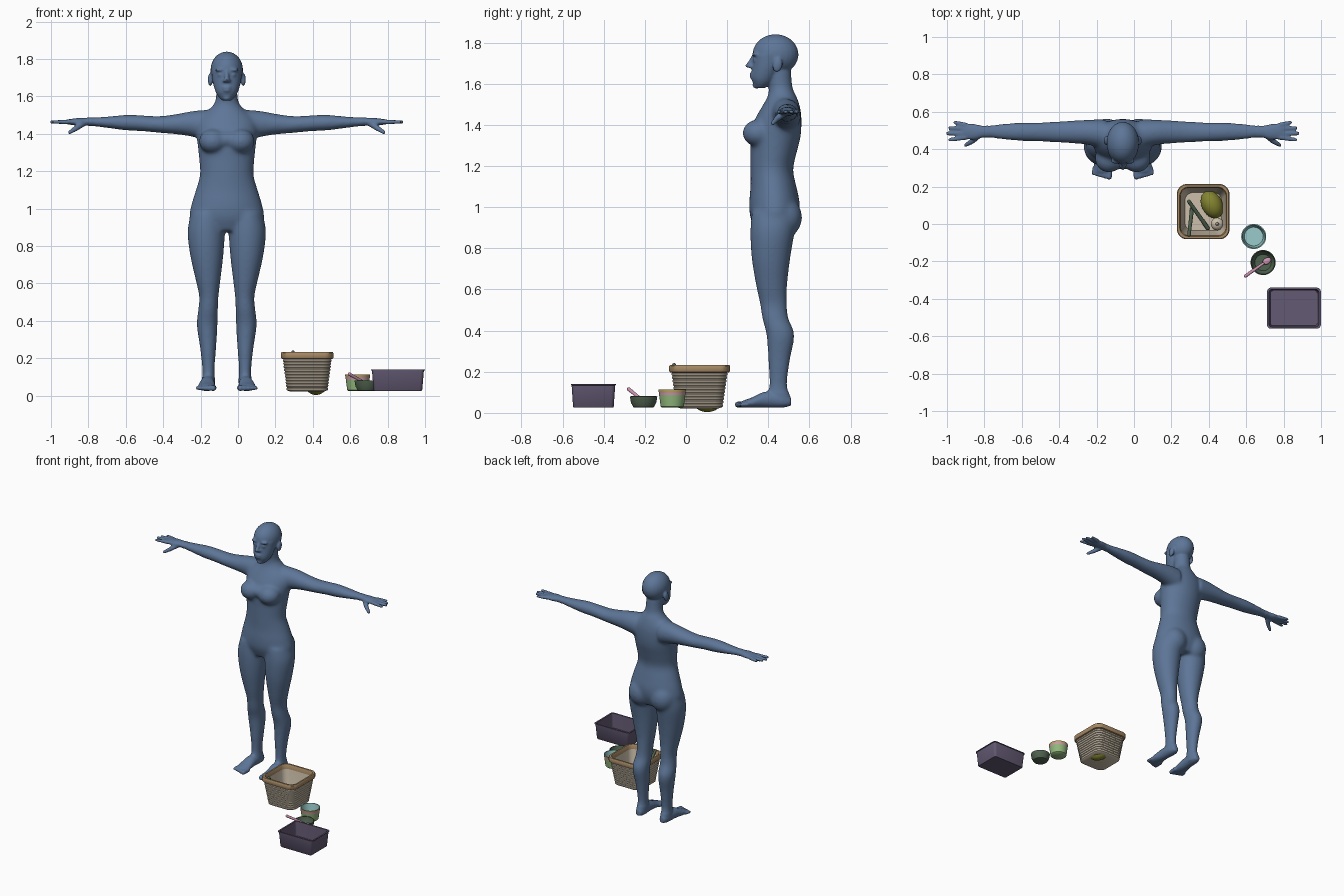
import bpy, bmesh
from math import sin, cos, pi
from mathutils import Vector, Matrix

if "Cube" in bpy.data.objects:
    bpy.data.objects.remove(bpy.data.objects["Cube"])


def material(name, *rgb):
    mat = bpy.data.materials.new(name)
    mat.use_nodes = True
    mat.diffuse_color = (*rgb, 1)
    mat.node_tree.nodes["Principled BSDF"].inputs["Base Color"].default_value = (*rgb, 1)
    return mat


blue = material("slate blue", .11, .18, .31)
cream = material("cream wicker", .61, .53, .41)
tan = material("tan trim", .38, .25, .13)
melon_skin = material("olive yellow", .23, .23, .03)
dark_green = material("dark green", .08, .125, .08)
light_green = material("light green", .28, .47, .2)
teal = material("pale teal", .32, .6, .6)
pink = material("pink", .62, .3, .45)
mauve = material("dusky mauve", .125, .1, .17)
ochre = material("ochre", .5, .38, .12)


def finish(name, bm, mats):
    bmesh.ops.recalc_face_normals(bm, faces=bm.faces)
    mesh = bpy.data.meshes.new(name)
    bm.to_mesh(mesh)
    bm.free()
    for mat in mats:
        mesh.materials.append(mat)
    obj = bpy.data.objects.new(name, mesh)
    bpy.context.collection.objects.link(obj)
    return obj


def skin_rings(bm, rings, mat_rows=None):
    """Bridge rings of points into a closed capped surface."""
    loops = [[bm.verts.new(p) for p in ring] for ring in rings]
    n = len(loops[0])
    for row, (a, b) in enumerate(zip(loops, loops[1:])):
        for i in range(n):
            j = (i + 1) % n
            face = bm.faces.new((a[i], a[j], b[j], b[i]))
            face.material_index = mat_rows[row + 1] if mat_rows else 0
    for row, loop in ((0, loops[0][::-1]), (-1, loops[-1])):
        bm.faces.new(loop).material_index = mat_rows[row] if mat_rows else 0


def blend(stations, steps=4):
    """Smooth curve through the stations."""
    pts = [Vector(s) for s in stations]
    pts = [pts[0]] + pts + [pts[-1]]
    out = []
    for a, b, c, d in zip(pts, pts[1:], pts[2:], pts[3:]):
        for k in range(steps):
            t = k / steps
            out.append(b + (c - a) * t / 2 + (a * 2 - b * 5 + c * 4 - d) * t * t / 2
                       + (b * 3 - a - c * 3 + d) * t ** 3 / 2)
    return out + [pts[-1]]


def limb(bm, axis, stations, side=1, n=28):
    """Elliptical loft; stations are x, y, z and two radii across the axis."""
    u, v = {"x": (1, 2), "y": (0, 2), "z": (0, 1)}[axis]
    rings = []
    for s in blend(stations):
        ring = []
        for i in range(n):
            p = [s[0] * side, s[1], s[2]]
            p[u] += s[3] * cos(2 * pi * i / n)
            p[v] += s[4] * sin(2 * pi * i / n)
            ring.append(p)
        rings.append(ring)
    skin_rings(bm, rings)


def ball(bm, centre, size, turn=0, axis="Z"):
    m = Matrix.Translation(centre) @ Matrix.Rotation(turn, 4, axis) @ Matrix.Diagonal((*size, 1))
    bmesh.ops.create_uvsphere(bm, u_segments=24, v_segments=16, radius=1, matrix=m)


def rod(bm, p, q, r1, r2):
    p, q = Vector(p), Vector(q)
    turn = (q - p).to_track_quat("Z", "Y").to_matrix().to_4x4()
    bmesh.ops.create_cone(bm, cap_ends=True, segments=16, radius1=r1, radius2=r2,
                          depth=(q - p).length, matrix=Matrix.Translation((p + q) / 2) @ turn)
    ball(bm, p, (r1,) * 3)
    ball(bm, q, (r2,) * 3)


# Woman: overlapping forms, merged into one skin below
bm = bmesh.new()
limb(bm, "z", [(0, .43, .88, .14, .09), (0, .43, .95, .198, .118), (0, .43, 1.02, .19, .123),
               (0, .425, 1.1, .166, .112), (0, .417, 1.18, .144, .104), (0, .425, 1.26, .148, .112),
               (0, .435, 1.34, .156, .122), (0, .447, 1.42, .165, .115), (0, .46, 1.48, .15, .096),
               (0, .467, 1.535, .09, .072), (0, .46, 1.58, .06, .058), (0, .45, 1.66, .056, .06)])
# Head, face and jaw
ball(bm, (0, .435, 1.742), (.087, .112, .098))
limb(bm, "z", [(0, .36, 1.578, .025, .022), (0, .372, 1.6, .046, .045), (0, .38, 1.63, .062, .063),
               (0, .395, 1.68, .076, .073), (0, .405, 1.74, .082, .08)])
rod(bm, (0, .33, 1.735), (0, .307, 1.69), .01, .014)
ball(bm, (0, .3, 1.687), (.011, .014, .011))
ball(bm, (0, .322, 1.648), (.026, .013, .008))
ball(bm, (0, .322, 1.632), (.022, .013, .009))
ball(bm, (0, .34, 1.592), (.022, .017, .016))
# Bust bridge
ball(bm, (0, .36, 1.37), (.09, .068, .05))
for side in (1, -1):
    ball(bm, (side * .035, .338, 1.742), (.03, .017, .01))
    ball(bm, (side * .033, .337, 1.715), (.016, .013, .009))
    ball(bm, (side * .014, .315, 1.683), (.009, .012, .009))
    ball(bm, (side * .088, .445, 1.69), (.014, .024, .036), -.2, "X")
    ball(bm, (side * .074, .35, 1.36), (.076, .076, .066))
    ball(bm, (side * .088, .475, .95), (.092, .09, .1))
    # Leg
    limb(bm, "z", [(.105, .43, .98, .085, .11), (.11, .42, .88, .1, .108), (.107, .413, .75, .089, .094),
                   (.1, .416, .62, .067, .076), (.096, .425, .53, .052, .066), (.1, .434, .46, .053, .064),
                   (.105, .459, .38, .056, .069), (.1, .453, .26, .044, .054), (.098, .448, .14, .033, .044),
                   (.098, .452, .08, .035, .055), (.098, .462, .04, .033, .052)], side)
    # Foot and toes
    limb(bm, "y", [(.098, .51, .055, .02, .02), (.099, .47, .06, .034, .035), (.103, .39, .065, .038, .04),
                   (.108, .32, .05, .047, .025), (.108, .275, .042, .046, .017)], side)
    for k in range(5):
        x = side * (.07 + .021 * k)
        r = .016 - .0015 * k
        rod(bm, (x, .3, .042), (x + side * .003, .252 + .004 * k, .04), r, r)
    # Arm into palm
    limb(bm, "x", [(.09, .48, 1.445, .08, .085), (.18, .49, 1.453, .068, .07), (.26, .492, 1.452, .062, .056),
                   (.36, .492, 1.45, .056, .045), (.46, .492, 1.457, .051, .043), (.54, .493, 1.46, .05, .042),
                   (.64, .494, 1.462, .043, .031), (.74, .494, 1.465, .032, .022),
                   (.79, .492, 1.464, .042, .021), (.85, .496, 1.464, .042, .014)], side)
    # Fingers and thumb
    for base, tip, reach in ((.462, .45, .925), (.485, .484, .937), (.508, .514, .925), (.53, .543, .897)):
        rod(bm, (side * .84, base, 1.464), (side * reach, tip, 1.463), .013, .0105)
    rod(bm, (side * .77, .475, 1.455), (side * .805, .442, 1.43), .018, .015)
    rod(bm, (side * .805, .442, 1.43), (side * .84, .422, 1.408), .015, .011)

woman = finish("woman", bm, [blue])
remesh = woman.modifiers.new("merge", "REMESH")
remesh.mode = "VOXEL"
remesh.voxel_size = .006
merged = bpy.data.meshes.new_from_object(woman.evaluated_get(bpy.context.evaluated_depsgraph_get()))
woman.modifiers.clear()
# Soften torso and limbs strongly, face, hands and feet lightly
bm = bmesh.new()
bm.from_mesh(merged)
for k in range(28):
    chosen = bm.verts if k < 4 else [v for v in bm.verts if .1 < v.co.z < 1.57 and abs(v.co.x) < .72]
    bmesh.ops.smooth_vert(bm, verts=chosen, factor=.5, use_axis_x=True, use_axis_y=True, use_axis_z=True)
bm.to_mesh(merged)
bm.free()
woman.data = merged
merged.materials.clear()
merged.materials.append(blue)
woman.location.x = -.06


def vessel(name, centre, rows, mats, steps=6):
    """Open container; rows are half width, half depth, corner radius, height, material."""
    rings = []
    for hx, hy, r, z, _ in rows:
        ring = []
        for q, (sx, sy) in enumerate(((1, 1), (-1, 1), (-1, -1), (1, -1))):
            for k in range(steps):
                a = (q + (k + .5) / steps) * pi / 2
                ring.append((centre[0] + sx * (hx - r) + r * cos(a), centre[1] + sy * (hy - r) + r * sin(a), z))
        rings.append(ring)
    bm = bmesh.new()
    skin_rings(bm, rings, [row[-1] for row in rows])
    return finish(name, bm, mats)


# Basket with ribbed wall and tan rim
ribs = []
for k in range(10):
    for rise, out in ((0, 0), (.003, .004), (.011, .004), (.014, 0)):
        t = (k * .017 + rise) / .17
        ribs.append((.106 + .022 * t + out, .11 + .024 * t + out, .05, .028 + .17 * t, 0))
basket = vessel("basket", (.37, .066),
                [(.09, .094, .04, .022, 0)] + ribs +
                [(.138, .145, .055, .198, 1), (.141, .148, .055, .204, 1), (.141, .148, .055, .228, 1),
                 (.137, .144, .052, .233, 1), (.126, .132, .048, .233, 1), (.122, .128, .046, .226, 1),
                 (.12, .126, .046, .2, 1), (.098, .102, .044, .036, 0)], [cream, tan])

# Round cup with stripes, round bowl
def round_rows(*rows):
    return [(r, r, r, z, m) for r, z, m in rows]


cup = vessel("striped_cup", (.64, -.067),
             round_rows((.05, .025, 0), (.056, .03, 0), (.064, .087, 0), (.065, .099, 1), (.067, .107, 2),
                        (.067, .113, 2), (.061, .113, 3), (.058, .09, 3), (.05, .035, 3)),
             [light_green, pink, ochre, teal], 10)
bowl = vessel("bowl", (.69, -.206),
              round_rows((.042, .025, 0), (.05, .028, 0), (.062, .05, 0), (.067, .08, 0), (.062, .081, 0),
                         (.057, .05, 0), (.044, .034, 0)), [dark_green], 10)

# Storage bin with lip
bin_box = vessel("storage_bin", (.855, -.45),
                 [(.126, .095, .014, .025, 0), (.13, .099, .018, .03, 0), (.139, .106, .02, .134, 0),
                  (.144, .11, .022, .135, 0), (.144, .11, .022, .14, 0), (.133, .1, .016, .14, 0),
                  (.125, .094, .014, .034, 0)], [mauve])

# Melon, sticks and bulb inside the basket
bm = bmesh.new()
ball(bm, (.417, .104, .064), (.056, .078, .06), .45)
rod(bm, (.393, .166, .07), (.39, .176, .074), .006, .004)
melon = finish("melon", bm, [melon_skin])
bm = bmesh.new()
rod(bm, (.294, .12, .11), (.394, -.022, .05), .01, .011)
rod(bm, (.31, .08, .05), (.294, -.058, .233), .011, .009)
sticks = finish("green_vegetables", bm, [dark_green])
bm = bmesh.new()
ball(bm, (.445, 0, .07), (.034, .034, .03))
rod(bm, (.445, 0, .095), (.448, .004, .115), .01, .005)
bulb = finish("bulb", bm, [cream])

# Spoon resting in the bowl
bm = bmesh.new()
rod(bm, (.596, -.278, .115), (.69, -.212, .062), .009, .007)
ball(bm, (.71, -.198, .054), (.025, .017, .008), .6)
spoon = finish("spoon", bm, [pink])

# Smooth shading with sharp edges kept
bpy.ops.object.select_all(action="DESELECT")
for obj in (woman, basket, cup, bowl, bin_box, melon, sticks, bulb, spoon):
    obj.select_set(True)
bpy.context.view_layer.objects.active = woman
bpy.ops.object.shade_smooth_by_angle(angle=.7)
